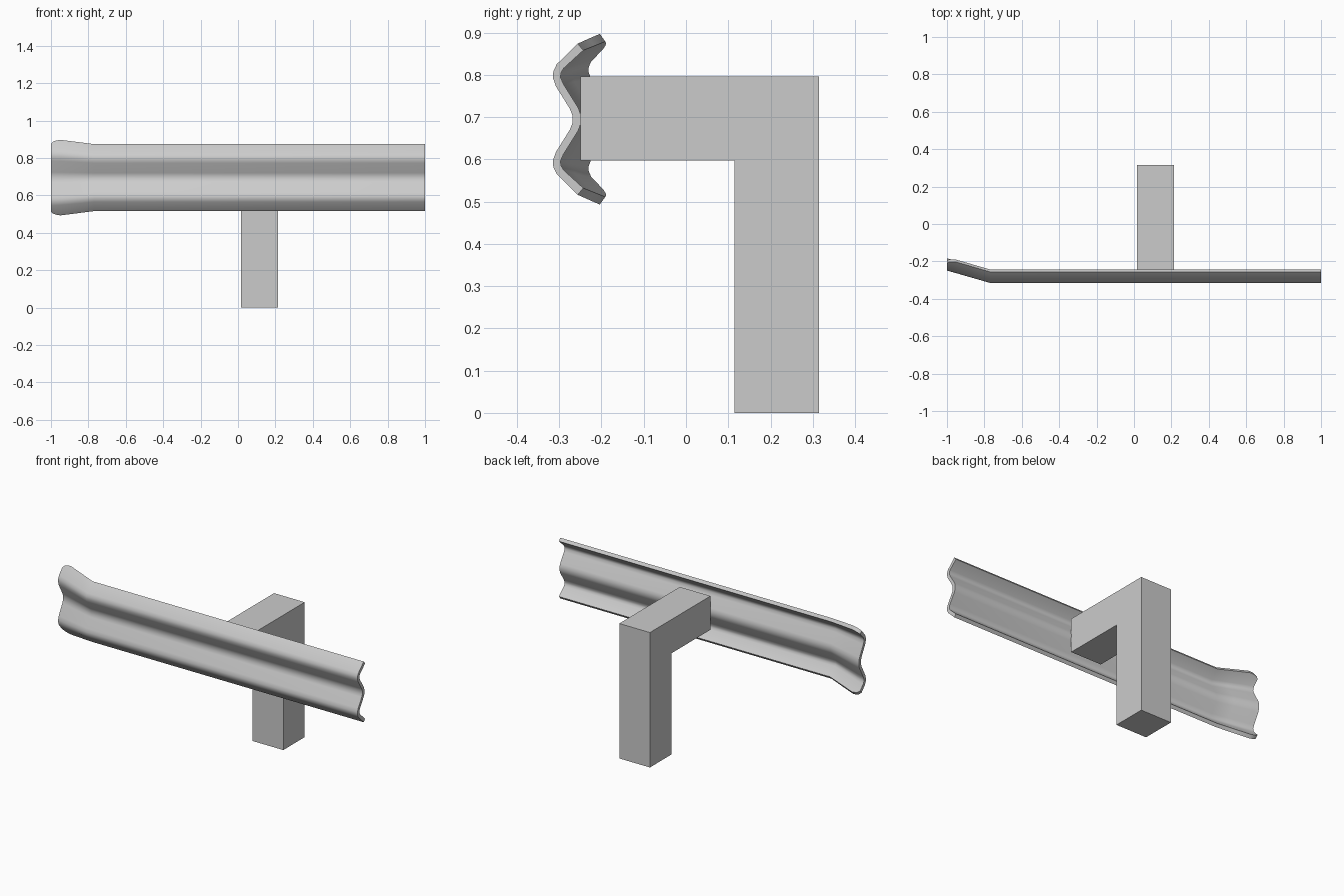
import bpy, math

if "Cube" in bpy.data.objects:
    bpy.data.objects.remove(bpy.data.objects["Cube"])

MID = 0.695  # height of the rail's centre line

# upper half of the rail section as (y, height above centre), tip to centre
FRONT = [(-0.256, 0.179), (-0.306, 0.130), (-0.314, 0.113), (-0.315, 0.098),
         (-0.308, 0.078), (-0.275, 0.025), (-0.269, 0.010)]
BACK = [(-0.243, 0.163), (-0.290, 0.120), (-0.296, 0.109), (-0.297, 0.099),
        (-0.290, 0.083), (-0.255, 0.027), (-0.249, 0.010)]

# stations: x, y shift, height scale, how far the lips reach from the bend
STATIONS = [(1, 0, 1, 1), (-0.77, 0, 1, 1), (-0.86, 0.026, 1.065, 1),
            (-0.95, 0.052, 1.128, 1), (-0.975, 0.059, 1.135, 0.90),
            (-0.99, 0.063, 1.14, 0.78), (-1, 0.066, 1.14, 0.60)]


def make_object(name, verts, faces):
    mesh = bpy.data.meshes.new(name)
    mesh.from_pydata(verts, [], faces)
    obj = bpy.data.objects.new(name, mesh)
    bpy.context.collection.objects.link(obj)
    bpy.context.view_layer.objects.active = obj
    obj.select_set(True)
    bpy.ops.object.mode_set(mode='EDIT')
    bpy.ops.mesh.select_all(action='SELECT')
    bpy.ops.mesh.normals_make_consistent(inside=False)
    bpy.ops.object.mode_set(mode='OBJECT')
    return obj


def side(half, reach):
    """Full top-to-bottom outline, with the lips shortened by reach."""
    tip, bend = half[0], half[1]
    tip = tuple(b + (t - b) * reach for t, b in zip(tip, bend))
    top = [tip] + half[1:]
    return top + [(y, -h) for y, h in reversed(top)]


def loft(rings):
    n = len(rings[0])
    verts = [v for ring in rings for v in ring]
    faces = []
    for i in range(len(rings) - 1):
        for j in range(n):
            k = (j + 1) % n
            faces.append((i * n + j, i * n + k, (i + 1) * n + k, (i + 1) * n + j))
    # end caps as strips, pairing front and back points
    for base in (0, (len(rings) - 1) * n):
        for j in range(n // 2 - 1):
            faces.append((base + j, base + j + 1, base + n - 2 - j, base + n - 1 - j))
    return verts, faces


# corrugated rail with flared end
rings = []
for x, dy, scale, reach in STATIONS:
    outline = side(FRONT, reach) + side(BACK, reach)[::-1]
    rings.append([(x, y + dy, MID + h * scale) for y, h in outline])
rail = make_object("guard_rail", *loft(rings))
bpy.ops.object.shade_smooth_by_angle(angle=math.radians(40))
rail.select_set(False)

# L-shaped post with its arm, extruded along x
L = [(0.115, 0), (0.315, 0), (0.315, 0.796), (-0.25, 0.796), (-0.25, 0.597), (0.115, 0.597)]
n = len(L)
verts = [(x, y, z) for x in (0.015, 0.215) for y, z in L]
faces = [tuple(range(n)), tuple(range(n, 2 * n))]
faces += [(i, (i + 1) % n, n + (i + 1) % n, n + i) for i in range(n)]
make_object("support_post", verts, faces)
